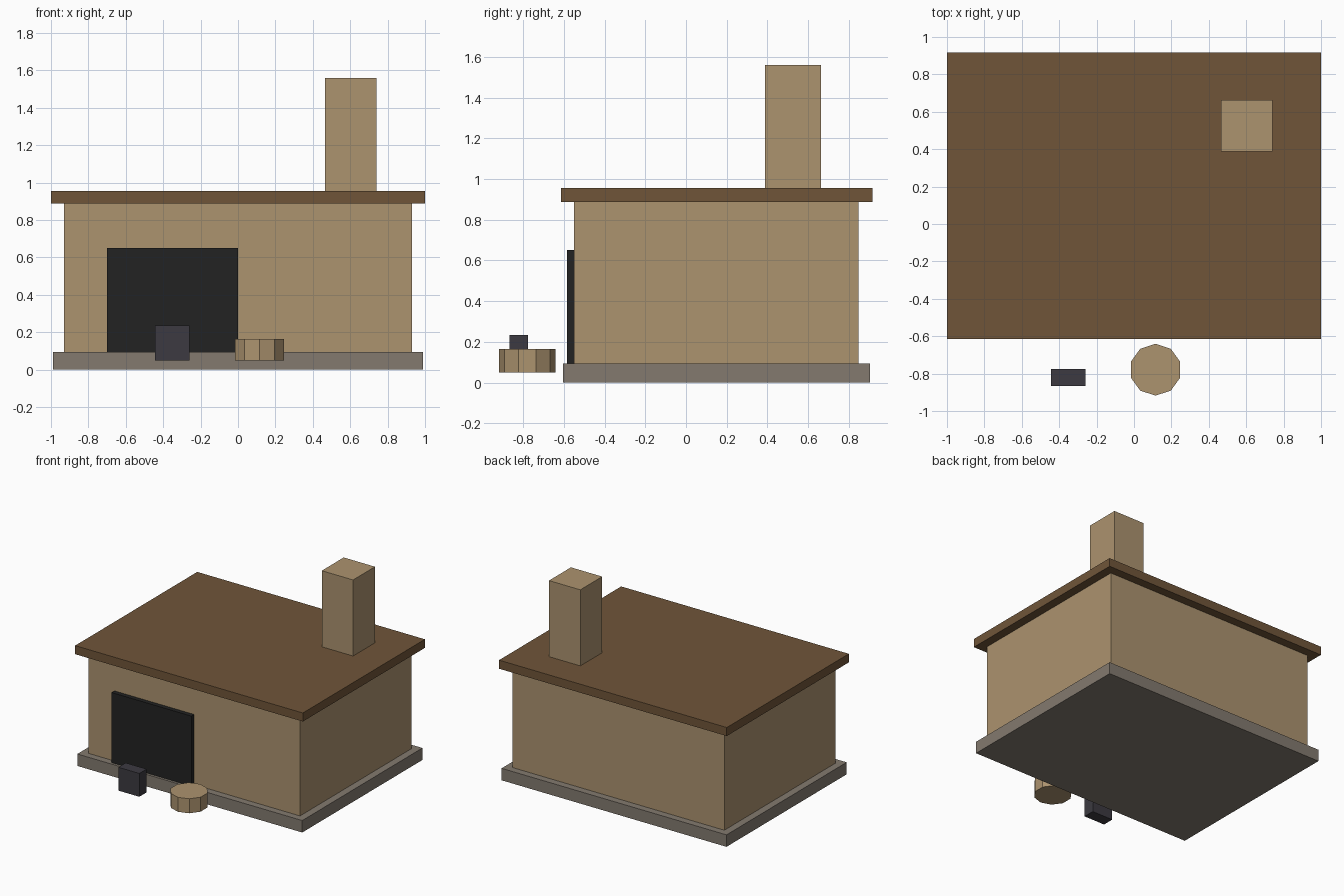
import bpy, bmesh, math
from mathutils import Matrix

if "Cube" in bpy.data.objects:
    bpy.data.objects.remove(bpy.data.objects["Cube"])


def material(name, rgb):
    """Flat colour given as 0-255 sRGB, stored as linear."""
    m = bpy.data.materials.new(name)
    lin = [((c / 255 + 0.055) / 1.055) ** 2.4 for c in rgb]
    m.diffuse_color = (*lin, 1)
    m.use_nodes = True
    m.node_tree.nodes["Principled BSDF"].inputs["Base Color"].default_value = m.diffuse_color
    return m


SAND = material("sandstone", (172, 147, 111))
WOOD = material("roof_brown", (112, 85, 57))
STONE = material("foundation_grey", (131, 122, 111))
BLACK = material("opening_black", (34, 34, 34))
IRON = material("dark_iron", (60, 58, 65))


def finish(name, bm, mat):
    me = bpy.data.meshes.new(name)
    bm.to_mesh(me)
    bm.free()
    me.materials.append(mat)
    ob = bpy.data.objects.new(name, me)
    bpy.context.collection.objects.link(ob)
    return ob


def box(name, x, y, z, mat):
    """Box from (min, max) ranges on each axis."""
    bm = bmesh.new()
    ranges = (x, y, z)
    mid = Matrix.Translation([(a + b) / 2 for a, b in ranges])
    size = Matrix.Diagonal([b - a for a, b in ranges] + [1])
    bmesh.ops.create_cube(bm, size=1, matrix=mid @ size)
    return finish(name, bm, mat)


def drum(name, centre, radius, z, sides, mat):
    """Upright prism with one corner facing the front."""
    bm = bmesh.new()
    ring = [bm.verts.new((centre[0] + radius * math.sin(i * math.tau / sides),
                          centre[1] - radius * math.cos(i * math.tau / sides), z[0]))
            for i in range(sides)]
    base = bm.faces.new(ring)
    top = bmesh.ops.extrude_face_region(bm, geom=[base], use_keep_orig=True)["geom"]
    bmesh.ops.translate(bm, vec=(0, 0, z[1] - z[0]),
                        verts=[g for g in top if isinstance(g, bmesh.types.BMVert)])
    bmesh.ops.recalc_face_normals(bm, faces=bm.faces)
    return finish(name, bm, mat)


# Building
box("foundation", (-0.988, 0.988), (-0.605, 0.903), (0, 0.095), STONE)
box("walls", (-0.93, 0.93), (-0.55, 0.847), (0.095, 0.888), SAND)
box("roof", (-1, 1), (-0.615, 0.917), (0.888, 0.956), WOOD)
box("chimney", (0.465, 0.74), (0.387, 0.662), (0.956, 1.56), SAND)
box("doorway", (-0.70, 0.0), (-0.585, -0.55), (0.095, 0.652), BLACK)

# Yard items
box("anvil", (-0.444, -0.26), (-0.867, -0.775), (0.05, 0.235), IRON)
drum("tub", (0.115, -0.779), 0.1385, (0.05, 0.165), 10, SAND)
